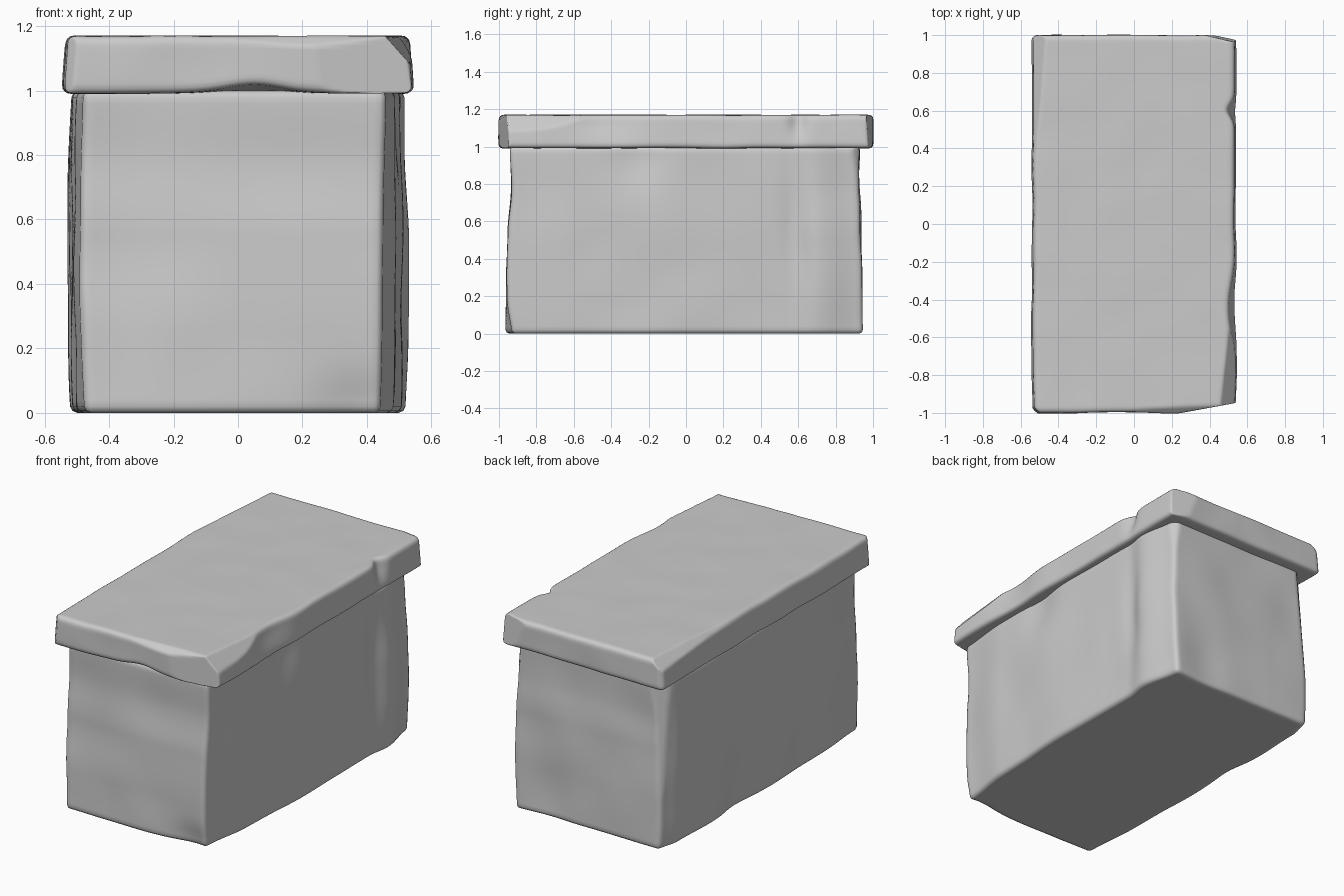
import bpy, bmesh, math
from mathutils import Vector, noise

if "Cube" in bpy.data.objects:
    bpy.data.objects.remove(bpy.data.objects["Cube"])


def interp(points, t):
    """Smooth interpolation through (position, value) pairs."""
    if t <= points[0][0]:
        return points[0][1]
    for (a, va), (b, vb) in zip(points, points[1:]):
        if t <= b:
            f = (t - a) / (b - a)
            return va + (vb - va) * f * f * (3 - 2 * f)
    return points[-1][1]


def rounded_block(name, size, radius, step, shape):
    """Finely divided box with round edges; shape() carves each point."""
    half = Vector(size) / 2
    n = [max(2, round(s / step)) for s in size]
    bm = bmesh.new()
    for axis in range(3):
        u, v = (axis + 1) % 3, (axis + 2) % 3
        for sign in (-1, 1):
            grid = []
            for i in range(n[u] + 1):
                row = []
                for j in range(n[v] + 1):
                    p = Vector((0, 0, 0))
                    p[axis] = sign * half[axis]
                    p[u] = (2 * i / n[u] - 1) * half[u]
                    p[v] = (2 * j / n[v] - 1) * half[v]
                    row.append(bm.verts.new(p))
                grid.append(row)
            for i in range(n[u]):
                for j in range(n[v]):
                    q = [grid[i][j], grid[i + 1][j], grid[i + 1][j + 1], grid[i][j + 1]]
                    bm.faces.new(q if sign > 0 else q[::-1])
    bmesh.ops.remove_doubles(bm, verts=bm.verts, dist=1e-4)
    for vert in bm.verts:
        p = vert.co
        core = Vector([max(-h + radius, min(h - radius, c)) for c, h in zip(p, half)])
        d = p - core
        if d.length > 1e-6:
            p = core + d.normalized() * radius
        vert.co = shape(p)
    mesh = bpy.data.meshes.new(name)
    bm.to_mesh(mesh)
    bm.free()
    obj = bpy.data.objects.new(name, mesh)
    bpy.context.collection.objects.link(obj)
    for poly in mesh.polygons:
        poly.use_smooth = True
    return obj


def chip(p, chips):
    """Flatten whatever sticks out past each (point, normal) plane."""
    for point, normal in chips:
        nrm = Vector(normal).normalized()
        over = (p - Vector(point)).dot(nrm)
        if over > 0:
            p = p - nrm * over
    return p


def gauss(a, b, sa, sb=None):
    return math.exp(-(a / sa) ** 2 - (b / (sb or sa)) ** 2)


# Plan and height profiles of the worn chest walls
RIGHT = [(-.95, .455), (-.6, .487), (-.1, .505), (.55, .5), (.7, .52), (.95, .478)]
LEFT = [(-.95, .482), (-.6, .5), (0, .512), (.5, .517), (.8, .51), (.95, .48)]
FRONT = [(0, .965), (.25, .963), (.55, .95), (.8, .932), (1, .94)]
BACK = [(0, .945), (.3, .942), (.6, .935), (.8, .925), (1, .928)]


def shape_body(p):
    z = p.z + .5
    y = p.y
    if p.x > 0:
        w = interp(RIGHT, y) + .008 * math.sin(math.pi * z)
        w -= .02 * (1 - z) * max(0, -y)
        w -= .022 * gauss(y + .25, z - .95, .13, .15)
        w -= .018 * gauss(y - .6, z - .55, .07, .3)
    else:
        w = interp(LEFT, y) + .01 * math.sin(math.pi * z)
        w -= .018 * gauss(y - .25, z - .1, .12, .3)
    x = p.x * w / .5
    d = interp(FRONT if y < 0 else BACK, z)
    if y < 0:
        d -= .035 * gauss(x - .37, z, .14, .12)
        d -= .012 * gauss(x + .42, z - .5, .2, .6)
    else:
        d -= .015 * gauss(x - .25, z - .15, .15, .2)
    q = Vector((x, y * d / .95, z))
    wobble = noise.noise_vector(q * 3.2) * .009
    wobble.z = 0
    return chip(q + wobble, [
        ((.455, -.94, .2), (1, -.9, -.1)),
        ((-.475, -.95, .2), (-1, -1, 0)),
        ((.485, .925, .6), (1, 1, .1)),
        ((-.485, .925, .4), (-1, 1, .1))])


def shape_lid(p):
    q = p + Vector((0, 0, 1.08))
    # Rough, broken rim
    side = min(1, max(0, (abs(q.x) - .4) / .12))
    upper = max(0, min(1, (q.z - 1.0) / .17))
    if q.x > 0:
        q.x -= side * (.028 * gauss(q.y + .45, q.z - 1.15, .17, .1)
                       + .035 * gauss(q.y - .6, q.z - 1.15, .05, .1))
    q.x *= 1 - .02 * upper
    front = min(1, max(0, (-q.y - .85) / .12))
    q.z += (1 - upper) * front * .025 * gauss(q.x - .05, 0, .12, 1)
    wob = noise.noise_vector(q * 4.5 + Vector((3, 1, 7)))
    q += Vector((wob.x * .007, wob.y * .006, wob.z * .003))
    return chip(q, [
        ((.28, -.995, 1.1), (.045, -.245, .0)),
        ((.525, -.95, 1.1), (1, -.7, .1)),
        ((.4, .998, 1.1), (.03, .13, .01)),
        ((.53, .97, 1.1), (1, 1, .1)),
        ((-.53, -.975, 1.1), (-1, -1, .1)),
        ((-.53, .985, 1.1), (-1, 1, .1)),
        ((.52, -.45, 1.155), (.8, -.08, .7)),
        ((-.525, .4, 1.16), (-.7, .06, .8)),
        ((.1, -.985, 1.16), (.03, -.7, .8))])


# Stone chest and its overhanging slab lid
rounded_block("stone_chest_body", (1.0, 1.9, 1.0), .022, .02, shape_body)
rounded_block("stone_lid", (1.085, 2.0, .178), .026, .0145, shape_lid)
